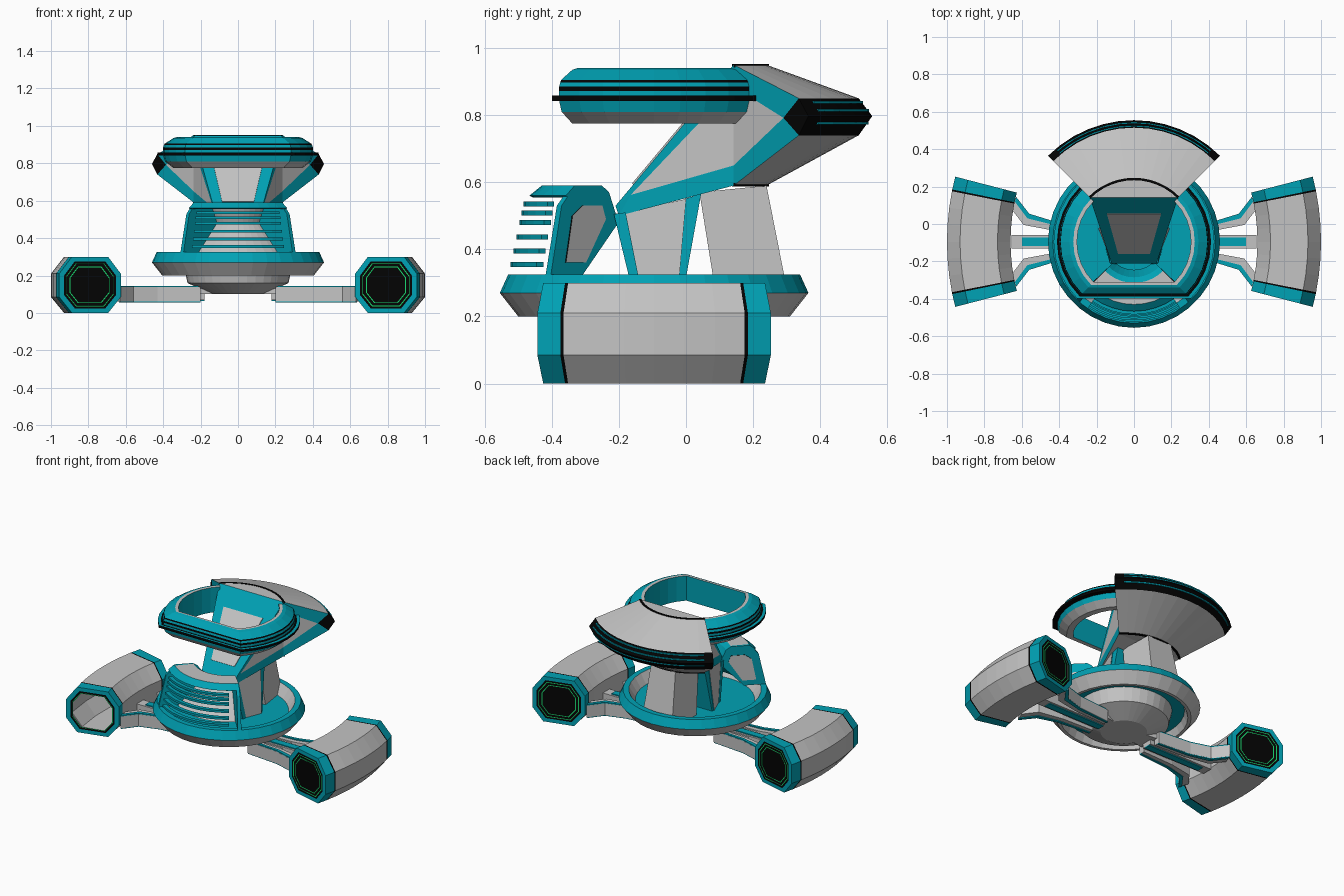
import bpy, bmesh, math
from mathutils import Vector

if "Cube" in bpy.data.objects:
    bpy.data.objects.remove(bpy.data.objects["Cube"])

TEAL, GREY, BLACK, GREEN = range(4)
MATS = []
for nm, col in (("teal", (0.0, 0.36, 0.46)), ("light grey", (0.55, 0.55, 0.55)),
                ("black", (0.001, 0.001, 0.001)), ("glow green", (0.01, 0.7, 0.16))):
    m = bpy.data.materials.new(nm)
    m.diffuse_color = (*col, 1)
    m.use_nodes = True
    m.node_tree.nodes["Principled BSDF"].inputs["Base Color"].default_value = m.diffuse_color
    MATS.append(m)
CEN = (0, -0.095)          # common axis of dish, halo, fan and console


def poly(name, faces):
    """Mesh from (material, points) faces, shared corners merged."""
    bm = bmesh.new()
    for mat, pts in faces:
        f = bm.faces.new([bm.verts.new(p) for p in pts])
        f.material_index = mat
    bmesh.ops.remove_doubles(bm, verts=bm.verts, dist=1e-5)
    bmesh.ops.recalc_face_normals(bm, faces=bm.faces)
    me = bpy.data.meshes.new(name)
    bm.to_mesh(me)
    bm.free()
    for m in MATS:
        me.materials.append(m)
    ob = bpy.data.objects.new(name, me)
    bpy.context.collection.objects.link(ob)
    return ob


def skin(rings, mat, wrap=True, loop=False, cap=None):
    """Faces between successive rings; mat(i, j) gives the material."""
    faces, n, k = [], len(rings), len(rings[0])
    for i in range(n if loop else n - 1):
        a, b = rings[i], rings[(i + 1) % n]
        for j in range(k if wrap else k - 1):
            q = [a[j], a[(j + 1) % k], b[(j + 1) % k], b[j]]
            q = [p for x, p in enumerate(q) if all((Vector(p) - Vector(o)).length > 1e-6 for o in q[:x])]
            if len(q) > 2:
                faces.append((mat(i, j), q))
    if cap is not None:
        faces += [(cap, rings[0]), (cap, rings[-1])]
    return faces


def at(r, deg, z, c=CEN):
    a = math.radians(deg)
    return (c[0] + r * math.cos(a), c[1] + r * math.sin(a), z)


def steps(a, b, n):
    return [a + (b - a) * i / n for i in range(n + 1)]


def revolve(name, prof, angles, mats, cap=None, loop=False):
    """Sweep a closed (r, z) profile about the common axis."""
    if isinstance(mats, int):
        mats = [mats] * len(prof)
    rings = [[at(r, a, z) for r, z in prof] for a in angles]
    return poly(name, skin(rings, lambda i, j: mats[j], True, loop, cap))


def block(name, low, high, mat):
    return poly(name, skin([low, high], lambda i, j: mat[j] if isinstance(mat, list) else mat,
                           cap=mat[0] if isinstance(mat, list) else mat))


def mir(pts):
    return [(-p[0], p[1], p[2]) for p in pts]


# --- base dish: rim with a recessed underside around a central bowl
revolve("base_dish", [(0, .10), (.14, .10), (.27, .16), (.29, .248), (.365, .248), (.385, .20), (.405, .20),
                      (.46, .27), (.435, .325), (.40, .325), (.36, .26), (0, .26)], steps(0, 360, 36)[:-1],
        [GREY, GREY, GREY, TEAL, GREY, GREY, GREY, TEAL, TEAL, GREY, TEAL, GREY], loop=True)

# --- pedestal columns
block("front_column", [(-.14, -.15, .26), (.14, -.15, .26), (.19, -.025, .26), (-.19, -.025, .26)],
      [(-.12, -.205, .505), (.12, -.205, .505), (.17, 0, .55), (-.17, 0, .55)], [TEAL, GREY, TEAL, GREY])
block("column_core", [(-.185, -.027, .26), (.185, -.027, .26), (.185, -.01, .26), (-.185, -.01, .26)],
      [(-.165, -.005, .55), (.165, -.005, .55), (.165, .045, .565), (-.165, .045, .565)], TEAL)
block("rear_column", [(-.14, .09, .26), (.14, .09, .26), (.11, .305, .26), (-.11, .305, .26)],
      [(-.12, .04, .57), (.12, .04, .57), (.09, .24, .59), (-.09, .24, .59)], GREY)
for s in (1, -1):
    block("column_front_edge", [(s * .11, -.156, .26), (s * .145, -.156, .26), (s * .15, -.13, .26), (s * .11, -.14, .26)],
          [(s * .09, -.215, .505), (s * .128, -.215, .505), (s * .132, -.18, .51), (s * .09, -.19, .51)], TEAL)

# --- rear fan and neck: a 90 degree sector joined to a sloping neck
fan = [(.335, .95), (.61, .85), (.65, .797), (.61, .74), (.335, .59)]
ang = steps(45, 135, 12)
faces = skin([[at(r, a, z) for r, z in fan] for a in ang],
             lambda i, j: BLACK if j in (1, 2) else GREY, wrap=False)
A, B, T, Cc, D = [at(r, 45, z) for r, z in fan]
A2, E2, D2 = at(.335, 45, .885), at(.545, 45, .792), at(.335, 45, .65)
F, G, H = (.12, -.21, .53), (.12, -.20, .50), (.133, -.165, .562)
for m, pts in ((TEAL, [A, B, E2, A2]), (BLACK, [B, T, Cc, E2]), (TEAL, [Cc, D, D2, E2]),
               (GREY, [A2, E2, D2]), (TEAL, [A, A2, H, F]), (TEAL, [F, H, G]),
               (TEAL, [G, H, D2, D]), (GREY, [A2, D2, H])):
    faces += [(m, pts), (m, mir(pts))]
mF, mA, mG, mD = mir([F, A, G, D])
faces += [(TEAL, [F, A, mA, mF]), (TEAL, [F, mF, mG, G]), (GREY, [G, mG, mD, D]),
          (GREY, [at(.335, a, .95) for a in ang]), (GREY, [at(.335, a, .59) for a in ang])]
poly("neck_and_rear_fan", faces)
# grey panel on the sloping neck front
panel = []
for off in (-.004, .005):
    panel.append([(x, -.21 + .352 * t - .77 * off, .53 + .42 * t + .64 * off)
                  for x, t in ((-.085, .15), (.085, .15), (.145, .76), (-.145, .76))])
block("neck_panel", *panel, GREY)
# black seams and teal pinstripes on the fan
for z in (.947, .592):
    revolve("fan_seam", [(.329, z - .005), (.342, z - .005), (.342, z + .005), (.329, z + .005)], ang, BLACK, BLACK)
for r, z in ((.619, .838), (.636, .815), (.635, .776)):
    revolve("fan_pinstripe", [(r - .01, z - .004), (r + .004, z - .004), (r + .004, z + .004), (r - .01, z + .004)],
            steps(50, 130, 12), TEAL, TEAL)

# --- halo: three quarters of a ring, with a straight front span
revolve("halo_ring", [(.305, .775), (.345, .775), (.39, .81), (.40, .842), (.43, .842), (.43, .858), (.412, .858),
                      (.40, .858), (.40, .872), (.40, .885), (.396, .897), (.392, .905), (.345, .935), (.325, .94), (.305, .94)],
        steps(45, -45, 8) + steps(-135, -225, 8),
        [GREY, GREY, TEAL, BLACK, BLACK, TEAL, BLACK, TEAL, BLACK, TEAL, BLACK, TEAL, TEAL, GREY, TEAL], TEAL)

# --- front console with open grille
arc = steps(-135, -45, 10)
revolve("console_inner_wall", [(.30, .325), (.15, .48), (.19, .57), (.22, .59), (.235, .575), (.205, .56),
                               (.168, .48), (.315, .325)], arc, [TEAL, TEAL, TEAL, GREY, GREY, GREY, GREY, TEAL], TEAL)
revolve("console_top", [(.22, .59), (.335, .59), (.372, .56), (.362, .555), (.33, .578), (.22, .578)], arc,
        [GREY, TEAL, TEAL, GREY, GREY, GREY], TEAL)
side = [(.435, .325), (.39, .53), (.335, .59), (.22, .59), (.19, .57), (.15, .48), (.30, .325)]
window = [(.375, .36), (.347, .50), (.304, .53), (.22, .53), (.205, .49), (.29, .36)]
for a, d in ((-45, 1), (-135, -1)):
    revolve("console_side", side, [a - 3 * d, a], TEAL, TEAL)
    revolve("console_side_window", window, [a - .5 * d, a + .6 * d], BLACK, GREY)
for z in (.535, .508, .48, .437, .395, .355):
    r = .435 - .22 * (z - .325)
    revolve("console_slat", [(r - .025, z - .007), (r, z - .007), (r, z + .007), (r - .025, z + .007)],
            steps(-125, -55, 8), TEAL, TEAL)

# --- side pods: curved octagonal tubes
OCT = [(.17, .085), (.17, .21), (.10, .30), (-.10, .30), (-.17, .21), (-.17, .085), (-.10, 0), (.10, 0)]


def pod_ring(s, deg, k):
    """Octagon section of the pod on side s, scaled by k."""
    a = deg if s > 0 else 180 - deg
    return [at(1.22 + dr * k, a, .15 + (z - .15) * k, (-.39 * s, CEN[1])) for dr, z in OCT]


E = 14.5
path = [(-E, 1), (-11.6, 1), (-11.2, 1), (-7.5, 1), (-3.7, 1), (0, 1), (3.7, 1), (7.5, 1), (11.2, 1), (11.6, 1), (E, 1),
        (E, .84), (E, .77), (E, .74), (11, .97), (3.7, .97), (-3.7, .97), (-11, .97), (-E, .74), (-E, .77), (-E, .84)]
pmat = [TEAL, BLACK] + [GREY] * 6 + [BLACK, TEAL, TEAL, BLACK, GREEN] + [GREY] * 5 + [GREEN, BLACK, TEAL]
for s in (1, -1):
    poly("side_pod", skin([pod_ring(s, d, k) for d, k in path], lambda i, j: pmat[i], loop=True))
    for e in (1, -1):
        if s < 0 and e < 0:
            continue       # the front of the left pod is open
        poly("pod_end_cap", skin([pod_ring(s, e * 14.2, .755), pod_ring(s, e * 14.4, .755)],
                                 lambda i, j: BLACK, cap=BLACK))
        poly("pod_glow_ring", skin([pod_ring(s, e * d, k) for d, k in ((14.1, .65), (14.45, .65), (14.45, .62), (14.1, .62))],
                                   lambda i, j: GREEN, loop=True))


# --- arms joining the pods to the hub
def plate(name, outline, z0, z1, mat, s, t):
    low, high = [[(s * x, CEN[1] + t * y, z) for x, y in outline] for z in (z0, z1)]
    poly(name, skin([low, high], lambda i, j: mat, cap=mat))


for s in (1, -1):
    for t in (1, -1):
        plate("arm_side_bar", [(.20, .09), (.43, .11), (.56, .15), (.63, .24), (.655, .175), (.59, .09), (.43, .06), (.20, .05)],
              .06, .138, GREY, s, t)
        for z in (.055, .138):
            plate("arm_side_trim", [(.20, .088), (.43, .109), (.56, .149), (.629, .238), (.637, .215), (.57, .125),
                                    (.43, .09), (.20, .075)], z, z + .007, TEAL, s, t)
    plate("arm_centre_bar", [(.18, -.035), (.655, -.035), (.655, .035), (.18, .035)], .07, .138, GREY, s, 1)
    for z in (.064, .138):
        plate("arm_centre_trim", [(.18, -.022), (.60, -.022), (.60, .022), (.18, .022)], z, z + .007, TEAL, s, 1)
    plate("arm_root", [(.13, -.06), (.42, -.10), (.42, .10), (.13, .06)], .10, .13, GREY, s, 1)
